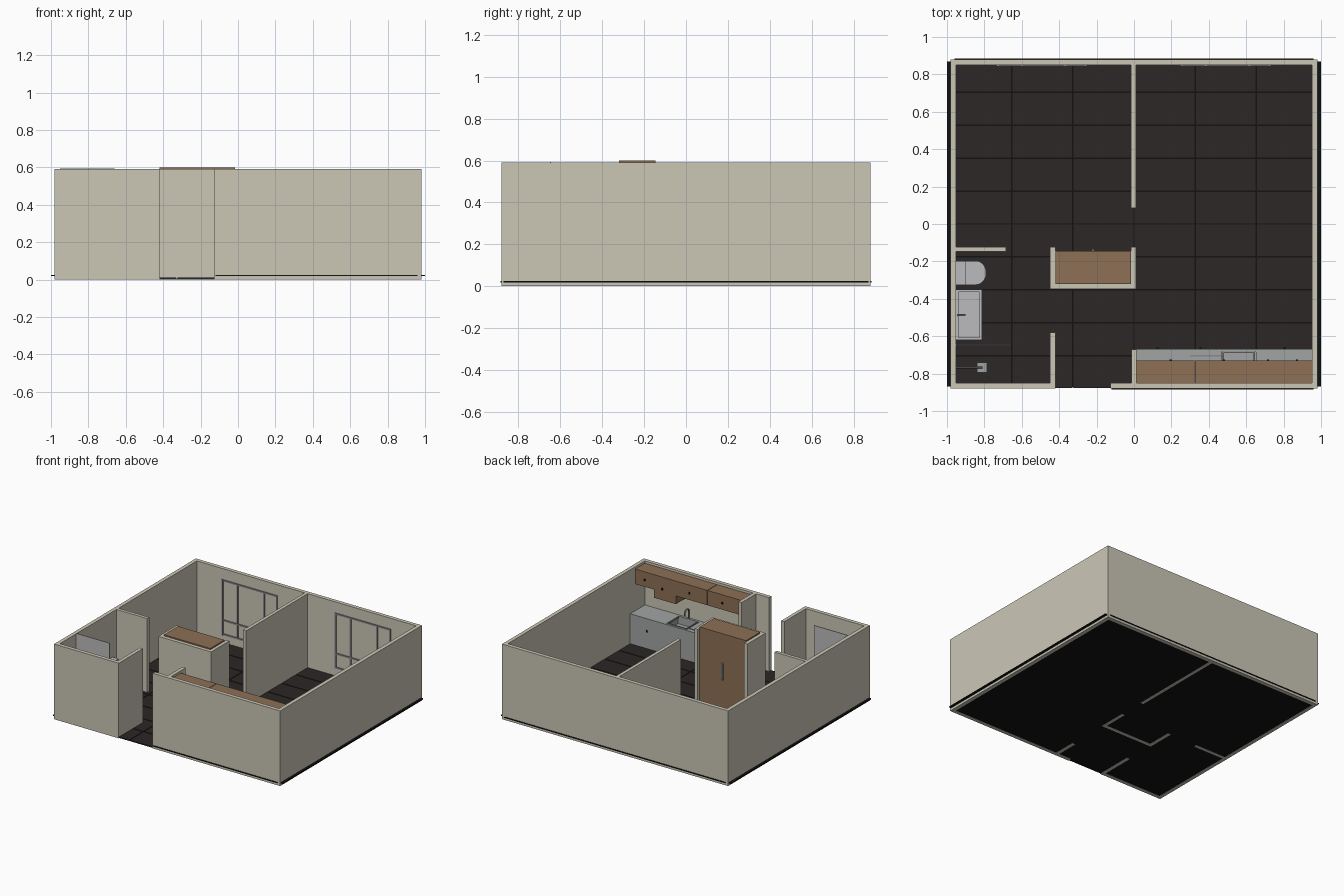
import bpy, bmesh, math

if "Cube" in bpy.data.objects:
    bpy.data.objects.remove(bpy.data.objects["Cube"])

def mat(name, rgb):
    m = bpy.data.materials.new(name)
    m.diffuse_color = (*rgb, 1)
    m.use_nodes = True
    m.node_tree.nodes["Principled BSDF"].inputs["Base Color"].default_value = m.diffuse_color
    return m

WALL = mat("plaster", (0.60, 0.57, 0.47))
WOOD = mat("wood", (0.27, 0.16, 0.09))
TILE = mat("dark_tile", (0.026, 0.020, 0.020))
BLACK = mat("black", (0.006, 0.006, 0.006))
STEEL = mat("steel", (0.36, 0.37, 0.37))
FRAME = mat("frame_grey", (0.25, 0.25, 0.26))
WHITE = mat("ceramic", (0.50, 0.50, 0.51))

def finish(name, bm, m):
    me = bpy.data.meshes.new(name)
    bmesh.ops.recalc_face_normals(bm, faces=bm.faces)
    bm.to_mesh(me)
    bm.free()
    ob = bpy.data.objects.new(name, me)
    bpy.context.collection.objects.link(ob)
    me.materials.append(m)
    return ob

def add_box(bm, x0, x1, y0, y1, z0, z1):
    vs = bmesh.ops.create_cube(bm, size=1)["verts"]
    for v in vs:
        v.co = (x1 if v.co.x > 0 else x0, y1 if v.co.y > 0 else y0, z1 if v.co.z > 0 else z0)

def boxes(name, m, *dims):
    bm = bmesh.new()
    for d in dims:
        add_box(bm, *d)
    return finish(name, bm, m)

def basin(name, m, dims, rim, depth):
    # block with a sunken bowl in its top face
    bm = bmesh.new()
    add_box(bm, *dims)
    bm.normal_update()
    top = [f for f in bm.faces if f.normal.z > 0.9]
    bmesh.ops.inset_region(bm, faces=top, thickness=rim)
    low = bmesh.ops.extrude_discrete_faces(bm, faces=top)["faces"]
    for v in low[0].verts:
        v.co.z -= depth
    return finish(name, bm, m)

def pipe(name, m, pts, r):
    cu = bpy.data.curves.new(name, "CURVE")
    cu.dimensions = "3D"
    cu.bevel_depth = r
    cu.bevel_resolution = 2
    cu.use_fill_caps = True
    sp = cu.splines.new("POLY")
    sp.points.add(len(pts) - 1)
    for p, c in zip(sp.points, pts):
        p.co = (*c, 1)
    ob = bpy.data.objects.new(name, cu)
    bpy.context.collection.objects.link(ob)
    cu.materials.append(m)

X, Y, H, T = 0.982, 0.88, 0.59, 0.03

# Floor slab and tiles with grooves between them
boxes("floor_base", BLACK, (-X + .005, X - .005, -Y + .005, Y - .005, 0.001, 0.006))
nx, ny, g = 6, 10, 0.004
dx, dy = 2 * X / nx, 2 * Y / ny
boxes("floor_tiles", TILE, *[(-X + i * dx + g, -X + (i + 1) * dx - g,
                              -Y + j * dy + g, -Y + (j + 1) * dy - g, 0.003, 0.010)
                             for i in range(nx) for j in range(ny)])

# Outer walls, with the entrance gap in the front
boxes("outer_walls", WALL,
      (-X, -X + T, -Y, Y, 0, H), (X - T, X, -Y, Y, 0, H),
      (-X + T, X - T, Y - T, Y, 0, H),
      (-X + T, -0.42, -Y, -Y + T, 0, H), (-0.125, X - T, -Y, -Y + T, 0, H))

# Inner partitions
boxes("bedroom_partition", WALL, (-0.016, 0.01, 0.085, Y - T, 0, H))
boxes("bathroom_walls", WALL, (-X + T, -0.685, -0.148, -0.122, 0, H),
      (-0.448, -0.42, -Y + T, -0.58, 0, H))
boxes("kitchen_side_wall", WALL, (-0.014, 0.014, -Y + T, -0.67, 0, H))
boxes("closet_walls", WALL, (-0.448, -0.42, -0.348, -0.122, 0, H),
      (-0.016, 0.01, -0.348, -0.122, 0, H), (-0.42, -0.016, -0.348, -0.32, 0, H))

# Closet with a rear-facing door
boxes("closet", WOOD, (-0.42, -0.016, -0.32, -0.145, 0.01, 0.60))
boxes("closet_handle", STEEL, (-0.225, -0.213, -0.145, -0.133, 0.24, 0.37))

# Windows on the inside of the back wall
for n, x0 in (("left", -0.735), ("right", 0.248)):
    w, z0, z1, b = 0.485, 0.07, 0.505, 0.012
    ya, yb = Y - T - 0.007, Y - T + 0.002
    bars = [(x0 + o, x0 + o + b, ya, yb, z0, z1) for o in (0, 0.13, 0.362, w - b)]
    bars += [(x0, x0 + w, ya + .0005, yb, z, z + b) for z in (z0, 0.18, z1 - b)]
    boxes(n + "_window_frame", FRAME, *bars)

# Kitchen base units with a sink
ky0, ky1, kz = -Y + T, -0.667, 0.245
boxes("kitchen_counter", STEEL, (0.014, 0.45, ky0, ky1, 0.01, kz), (0.67, X - T, ky0, ky1, 0.01, kz))
basin("kitchen_sink", STEEL, (0.45, 0.67, ky0, ky1, 0.01, kz), 0.025, 0.06)
boxes("sink_rim", FRAME, (0.472, 0.648, -0.69, -0.682, kz - .01, kz + .004),
      (0.472, 0.480, -0.83, -0.682, kz - .01, kz + .004),
      (0.640, 0.648, -0.83, -0.682, kz - .01, kz + .004))
boxes("drainer", FRAME, (0.30, 0.472, -0.708, -0.70, kz - .002, kz + .004))
pipe("kitchen_faucet", FRAME, [(0.56, -0.835, kz)] +
     [(0.56, -0.81 - 0.025 * math.cos(a), kz + 0.06 + 0.025 * math.sin(a))
      for a in [math.pi * i / 8 for i in range(9)]] + [(0.56, -0.785, kz + 0.045)], 0.006)
boxes("counter_knobs", BLACK, *[(x, x + .012, ky1, ky1 + .006, 0.14, 0.155) for x in (0.12, 0.35, 0.80)])

# Upper cabinets, hood and knobs
uy, uz0, uz1 = -0.73, 0.455, 0.572
boxes("upper_cabinets", WOOD, (0.014, 0.323, ky0, uy, uz0, uz1), (0.327, X - T, ky0, uy, uz0, uz1))
boxes("cooker_hood", WOOD, (0.60, 0.79, ky0, uy - .001, 0.39, uz0))
boxes("cabinet_knobs", BLACK, *[(x, x + .012, uy, uy + .006, z, z + .016)
      for x, z in ((0.19, .50), (0.475, .50), (0.71, .47), (0.865, .50))])

# Toilet: tank plus bowl with a rounded front
boxes("toilet_tank", WHITE, (-0.952, -0.90, -0.325, -0.197, 0.10, 0.235))
def d_shape(name, x0, xr, yc, hw, z0, z1):
    bm = bmesh.new()
    pts = [(x0, yc - hw)]
    pts += [(xr + 0.055 * math.cos(a), yc + hw * math.sin(a))
            for a in [-math.pi / 2 + math.pi * i / 16 for i in range(17)]]
    pts.append((x0, yc + hw))
    f = bm.faces.new([bm.verts.new((x, y, z0)) for x, y in pts])
    for v in bmesh.ops.extrude_face_region(bm, geom=[f])["geom"]:
        if isinstance(v, bmesh.types.BMVert):
            v.co.z = z1
    bm.faces.ensure_lookup_table()
    if f.is_valid is False or all(abs(fc.calc_center_median().z - z0) > 1e-6 for fc in bm.faces):
        bm.faces.new([v for v in bm.verts if abs(v.co.z - z0) < 1e-6])
    finish(name, bm, WHITE)
d_shape("toilet_base", -0.945, -0.87, -0.261, 0.045, 0.01, 0.10)
d_shape("toilet_seat", -0.945, -0.845, -0.261, 0.064, 0.10, 0.14)

# Vanity with basin and tap
basin("vanity", WHITE, (-0.952, -0.812, -0.62, -0.35, 0.01, 0.24), 0.02, 0.05)
pipe("vanity_tap", FRAME, [(-0.942, -0.487, 0.24), (-0.942, -0.487, 0.285), (-0.90, -0.487, 0.285)], 0.005)

# Shower screen, arm and head
boxes("shower_screen", WHITE, (-0.952, -0.66, -0.649, -0.644, 0.01, 0.594))
pipe("shower_arm", FRAME, [(-0.952, -0.767, 0.50), (-0.81, -0.767, 0.50)], 0.005)
boxes("shower_head", STEEL, (-0.84, -0.785, -0.795, -0.74, 0.483, 0.496))

# Dimension bars along the outer foot of the walls
t = 0.007
boxes("dimension_bars", BLACK,
      (-0.12, 0.96, -Y - .005, -Y, 0.018, 0.018 + t), (-0.96, 0.96, Y, Y + .005, 0.018, 0.018 + t),
      (-1.0, -X, -0.87, 0.87, 0.018, 0.018 + t), (X, 1.0, -0.87, 0.87, 0.018, 0.018 + t))
